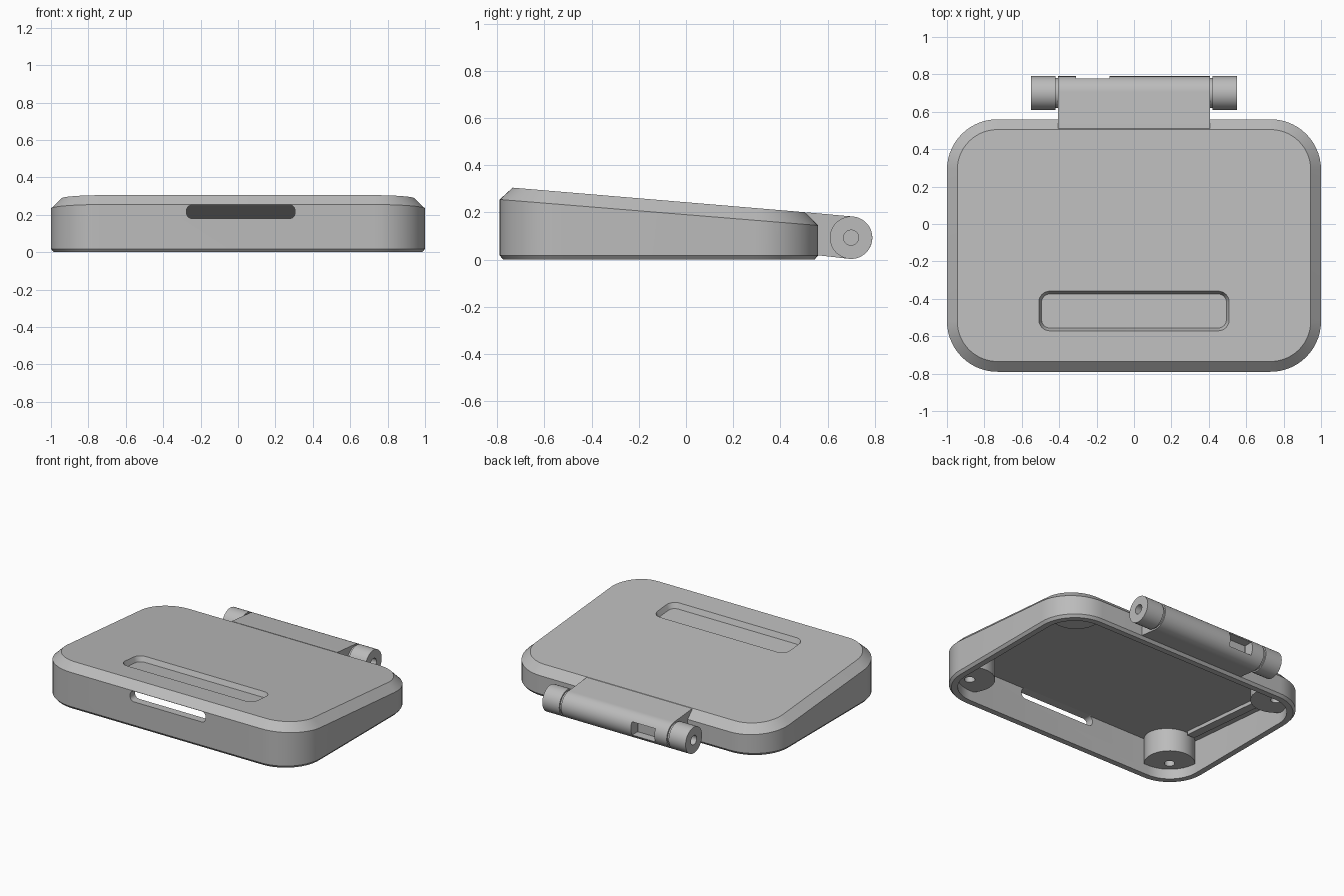
import bpy, bmesh, math
from math import pi, sin, cos
from mathutils import Matrix

cube = bpy.data.objects.get("Cube")
if cube:
    bpy.data.objects.remove(cube)

grey = bpy.data.materials.new("plain_grey")
grey.use_nodes = True
colour = (0.5, 0.5, 0.5, 1)
grey.diffuse_color = colour
grey.node_tree.nodes["Principled BSDF"].inputs["Base Color"].default_value = colour

OUTLINE = (-1, 1, -0.79, 0.56)      # x and y limits of the case
CORNER = 0.27
AXIS_Y, AXIS_Z, BARREL_R = 0.70, 0.093, 0.09


def top(y):
    """Height of the sloping lid."""
    return 0.305 - 0.084 * (y + 0.735)


def edge(y):
    """Height where the side wall meets the lid chamfer."""
    return 0.255 - 0.0815 * (y + 0.79)


def ceiling(y):
    return top(y) - 0.055


def flat(z):
    return lambda y: z


def finish(name, bm):
    bmesh.ops.recalc_face_normals(bm, faces=bm.faces)
    mesh = bpy.data.meshes.new(name)
    bm.to_mesh(mesh)
    bm.free()
    mesh.materials.append(grey)
    obj = bpy.data.objects.new(name, mesh)
    bpy.context.collection.objects.link(obj)
    return obj


def skin(name, loops):
    """Join matching closed loops of points and cap both ends."""
    bm = bmesh.new()
    rows = [[bm.verts.new(p) for p in loop] for loop in loops]
    n = len(rows[0])
    for a, b in zip(rows, rows[1:]):
        for i in range(n):
            j = (i + 1) % n
            bm.faces.new((a[i], a[j], b[j], b[i]))
    bm.faces.new(rows[0][::-1])
    bm.faces.new(rows[-1])
    return finish(name, bm)


def rounded(limits, radius, inset=0, steps=14):
    """Rounded rectangle as a list of 2D points."""
    x0, x1, y0, y1 = limits
    r = max(radius - inset, 0.004)
    x0, x1, y0, y1 = x0 + inset, x1 - inset, y0 + inset, y1 - inset
    centres = ((x1 - r, y1 - r), (x0 + r, y1 - r), (x0 + r, y0 + r), (x1 - r, y0 + r))
    return [(cx + r * cos(a), cy + r * sin(a))
            for k, (cx, cy) in enumerate(centres)
            for a in [pi / 2 * (k + i / steps) for i in range(steps + 1)]]


def loft(name, limits, radius, rings, steps=14):
    return skin(name, [[(x, y, z(y)) for x, y in rounded(limits, radius, inset, steps)]
                       for inset, z in rings])


def cylinder(name, centre, radius, length, axis="Z"):
    bm = bmesh.new()
    turn = Matrix.Rotation(pi / 2, 4, "Y") if axis == "X" else Matrix()
    bmesh.ops.create_cone(bm, cap_ends=True, segments=48, radius1=radius, radius2=radius,
                          depth=length, matrix=Matrix.Translation(centre) @ turn)
    return finish(name, bm)


def boolean(obj, cutter, operation="DIFFERENCE"):
    """Apply a boolean and remove its cutter."""
    mod = obj.modifiers.new("cut", "BOOLEAN")
    mod.object, mod.operation, mod.solver = cutter, operation, "EXACT"
    bpy.context.view_layer.objects.active = obj
    bpy.ops.object.modifier_apply(modifier=mod.name)
    bpy.data.objects.remove(cutter)


def smooth(obj):
    bpy.ops.object.select_all(action="DESELECT")
    obj.select_set(True)
    bpy.context.view_layer.objects.active = obj
    bpy.ops.object.shade_smooth_by_angle(angle=math.radians(25))


# Case shell: chamfered outside, hollow and open underneath
case = loft("case_shell", OUTLINE, CORNER,
            [(0.015, flat(0)), (0, flat(0.018)), (0, edge), (0.055, top)])
boolean(case, loft("cavity", OUTLINE, CORNER, [(0.055, flat(-0.1)), (0.055, ceiling)]))

# Shallow pocket in the lid
boolean(case, loft("pocket", (-0.51, 0.51, -0.572, -0.358), 0.06,
                   [(0.016, lambda y: top(y) - 0.035), (0, lambda y: top(y) + 0.002),
                    (0, lambda y: top(y) + 0.1)], 8))

# Slot through the front wall
slot = rounded((-0.275, 0.305, 0.18, 0.253), 0.03, 0, 8)
boolean(case, skin("slot", [[(x, y, z) for x, z in slot] for y in (-0.9, -0.725)]))
smooth(case)

# Screw bosses in the corners, trimmed to the inside of the shell, and side ribs
for sx, side in ((-1, "right"), (1, "left")):
    for y, end in ((-0.63, "front"), (0.41, "back")):
        low = 0.07
        boss = cylinder(f"{end}_{side}_screw_boss", (sx * 0.82, y, low + 0.15), 0.16, 0.3)
        boolean(boss, loft("core", OUTLINE, CORNER,
                           [(0.045, flat(-0.1)), (0.045, lambda y: ceiling(y) + 0.005)]),
                "INTERSECT")
        boolean(boss, cylinder("screw_hole", (sx * 0.82, y, low), 0.033, 0.16))
        smooth(boss)
    loft(f"{side}_rib", (sx * 0.85 - 0.03, sx * 0.85 + 0.03, -0.46, 0.25), 0.004,
         [(0, lambda y: ceiling(y) - 0.025), (0, lambda y: ceiling(y) + 0.01)], 1)

# Hinge tab running from the lid into a round back edge
arc = [(AXIS_Y + BARREL_R * cos(a), AXIS_Z + BARREL_R * sin(a))
       for a in [math.radians(86 - 182 * i / 32) for i in range(33)]]
profile = [(0.51, top(0.51))] + arc + [(0.51, 0.024)]
tab = skin("hinge_tab", [[(x, y, z) for y, z in profile] for x in (-0.405, 0.405)])
notch = rounded((-0.31, -0.13, 0.715, 0.9), 0.004, 0, 1)
boolean(tab, skin("notch", [[(x, y, z) for x, y in notch] for z in (0.045, 0.138)]))
smooth(tab)

# Hinge knuckles with a thin neck and a pin hole
for sx, side in ((-1, "right"), (1, "left")):
    smooth(cylinder(f"{side}_hinge_neck", (sx * 0.41, AXIS_Y, AXIS_Z), 0.08, 0.05, "X"))
    knuckle = cylinder(f"{side}_hinge_knuckle", (sx * 0.485, AXIS_Y, AXIS_Z), BARREL_R, 0.13, "X")
    boolean(knuckle, cylinder("pin_hole", (sx * 0.55, AXIS_Y, AXIS_Z), 0.032, 0.2, "X"))
    smooth(knuckle)
